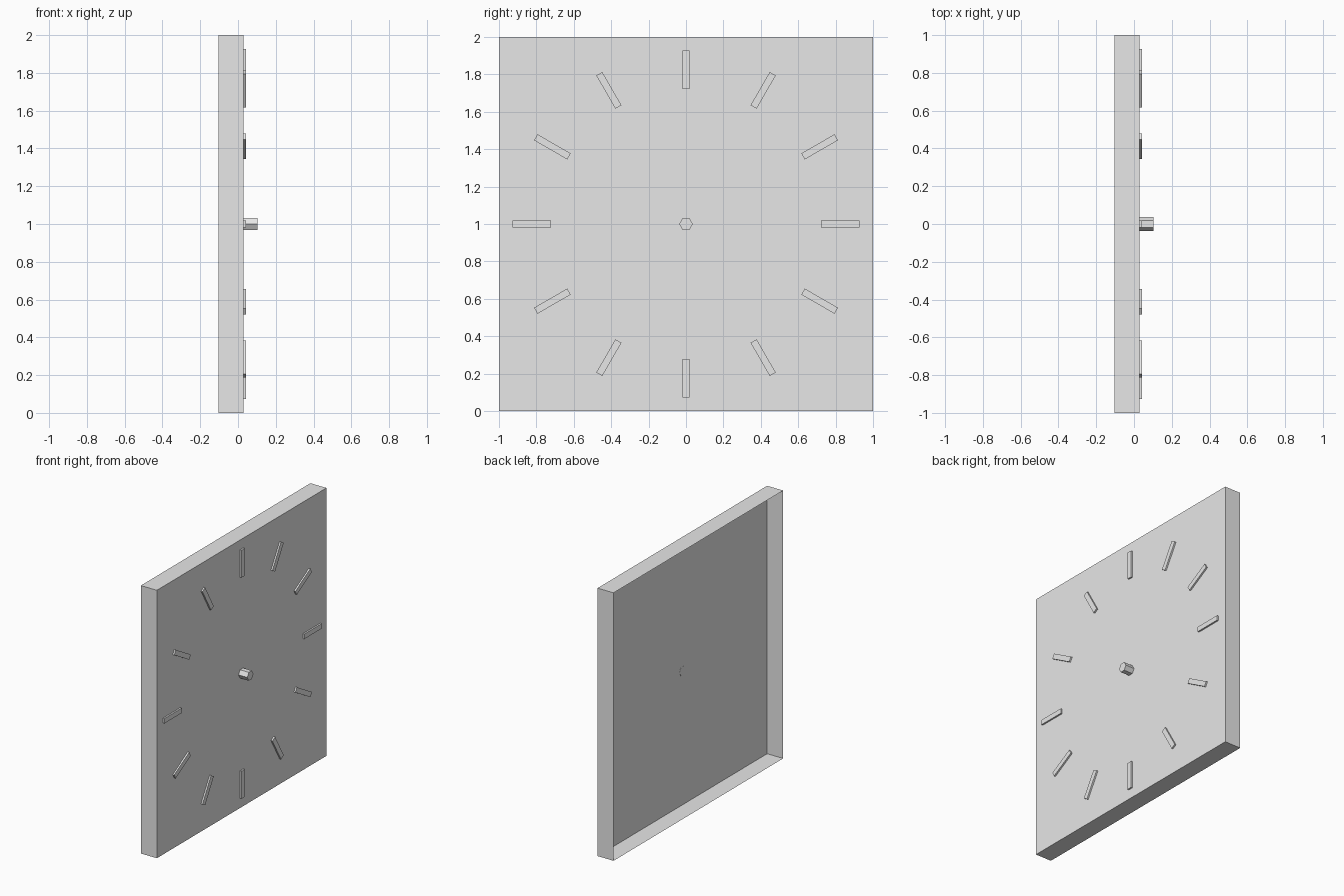
import bpy, bmesh, math
from mathutils import Matrix, Vector

cube = bpy.data.objects.get("Cube")
if cube:
    bpy.data.objects.remove(cube, do_unlink=True)

BACK, FACE, TIP = -0.102, 0.03, 0.102
CENTRE = Vector((0, 0, 1))

grey = bpy.data.materials.new("light_grey")
grey.use_nodes = True
colour = (0.8, 0.8, 0.8, 1)
grey.diffuse_color = colour
grey.node_tree.nodes["Principled BSDF"].inputs["Base Color"].default_value = colour


def add_part(name, bm):
    mesh = bpy.data.meshes.new(name)
    bm.to_mesh(mesh)
    bm.free()
    mesh.materials.append(grey)
    obj = bpy.data.objects.new(name, mesh)
    bpy.context.collection.objects.link(obj)
    return obj


def box(size, centre):
    bm = bmesh.new()
    bmesh.ops.create_cube(bm, size=1)
    bmesh.ops.scale(bm, vec=size, verts=bm.verts)
    bmesh.ops.translate(bm, vec=centre, verts=bm.verts)
    return bm


# Clock case: thin shell, open at the back
case = box((FACE - BACK, 2, 2), ((FACE + BACK) / 2, 0, 1))
case.normal_update()
open_side = [f for f in case.faces if f.normal.x < -0.5]
bmesh.ops.delete(case, geom=open_side, context='FACES')
add_part("clock_case", case)

# Twelve hour markers around the dial
for hour in range(12):
    marker = box((0.012, 0.037, 0.205), (FACE + 0.006, 0, 0.825))
    turn = Matrix.Rotation(-hour * math.tau / 12, 4, 'X')
    bmesh.ops.transform(marker, matrix=Matrix.Translation(CENTRE) @ turn, verts=marker.verts)
    add_part(f"hour_marker_{hour or 12}", marker)

# Hexagonal centre shaft, corners pointing sideways
shaft = bmesh.new()
start = FACE - 0.001
bmesh.ops.create_cone(shaft, cap_ends=True, segments=6, radius1=0.036, radius2=0.036,
                      depth=TIP - start)
bmesh.ops.rotate(shaft, cent=(0, 0, 0), verts=shaft.verts,
                 matrix=Matrix.Rotation(math.pi / 2, 3, 'Y'))
# Put a corner on the y axis
corner = max(shaft.verts, key=lambda v: v.co.y).co
angle = math.atan2(corner.z, corner.y)
bmesh.ops.rotate(shaft, cent=(0, 0, 0), verts=shaft.verts,
                 matrix=Matrix.Rotation(-angle, 3, 'X'))
bmesh.ops.translate(shaft, vec=((start + TIP) / 2, 0, 1), verts=shaft.verts)
add_part("centre_shaft", shaft)
